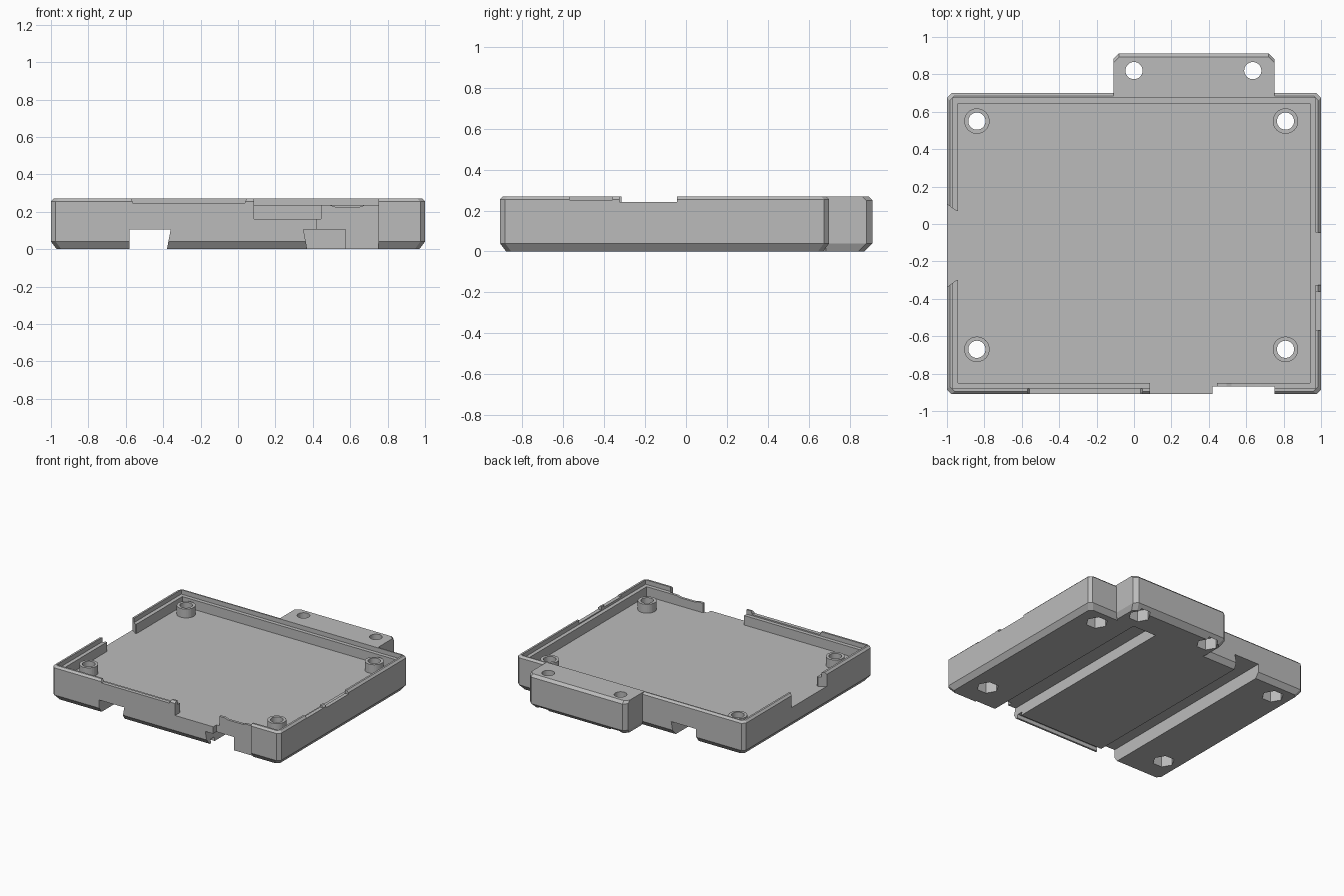
import bpy, bmesh, math

if "Cube" in bpy.data.objects:
    bpy.data.objects.remove(bpy.data.objects["Cube"], do_unlink=True)

grey = bpy.data.materials.new("plain grey")
grey.use_nodes = True
colour = (0.5, 0.5, 0.5, 1)
grey.diffuse_color = colour
grey.node_tree.nodes["Principled BSDF"].inputs["Base Color"].default_value = colour


def loft(name, rings):
    """Closed solid through rings of equal point count."""
    bm = bmesh.new()
    loops = [[bm.verts.new(p) for p in ring] for ring in rings]
    n = len(loops[0])
    for a, b in zip(loops, loops[1:]):
        for i in range(n):
            j = (i + 1) % n
            bm.faces.new((a[i], a[j], b[j], b[i]))
    bm.faces.new(loops[0][::-1])
    bm.faces.new(loops[-1])
    bmesh.ops.recalc_face_normals(bm, faces=bm.faces[:])
    mesh = bpy.data.meshes.new(name)
    bm.to_mesh(mesh)
    bm.free()
    mesh.materials.append(grey)
    obj = bpy.data.objects.new(name, mesh)
    bpy.context.collection.objects.link(obj)
    return obj


def octagon(x0, x1, y0, y1, c, z):
    """Rectangle with clipped corners."""
    return [(x0 + c, y0, z), (x1 - c, y0, z), (x1, y0 + c, z), (x1, y1 - c, z),
            (x1 - c, y1, z), (x0 + c, y1, z), (x0, y1 - c, z), (x0, y0 + c, z)]


def box(name, x0, x1, y0, y1, z0, z1):
    return loft(name, [[(x0, y0, z), (x1, y0, z), (x1, y1, z), (x0, y1, z)] for z in (z0, z1)])


def rod(name, x, y, r, z0, z1, sides=32):
    turn = 2 * math.pi / sides
    return loft(name, [[(x + r * math.cos(i * turn), y + r * math.sin(i * turn), z)
                        for i in range(sides)] for z in (z0, z1)])


def slide(name, profile, y0, y1):
    """XZ profile swept along y."""
    return loft(name, [[(x, y, z) for x, z in profile] for y in (y0, y1)])


def combine(target, tool, operation="DIFFERENCE"):
    tool.hide_render = True
    mod = target.modifiers.new(operation.title(), "BOOLEAN")
    mod.operation = operation
    mod.solver = "EXACT"
    mod.object = tool
    bpy.context.view_layer.objects.active = target
    bpy.ops.object.modifier_apply(modifier=mod.name)
    bpy.data.objects.remove(tool, do_unlink=True)


FLOOR, TOP, FRONT, BACK = 0.16, 0.27, -0.91, 0.70
EDGE = 0.03

# Outer shell with bevelled bottom and rim
case = loft("case_tray", [octagon(-1 + i, 1 - i, FRONT + i, BACK - i, 0.025, z)
                          for i, z in ((EDGE, 0), (0, 0.04), (0, 0.255), (0.015, TOP))])

# Rear mounting block
block = loft("rear_block", [octagon(-0.11 + s, 0.75 - s, 0.655, 0.912 - i, 0.03, z)
                            for s, i, z in ((0.02, 0.04, 0), (0, 0, 0.04),
                                            (0, 0, 0.25), (0, 0.02, TOP))])
combine(case, block, "UNION")

# Cavity and the stepped ledge inside the rim
combine(case, box("cavity", -0.94, 0.94, -0.85, 0.645, FLOOR, 0.4))
combine(case, box("ledge", -0.97, 0.97, -0.88, 0.675, 0.235, 0.4))

# Openings in the front wall
combine(case, box("front_opening", 0.085, 0.445, -1, -0.8, FLOOR, 0.4))
combine(case, box("front_recess", 0.42, 0.75, -1, -0.87, -0.1, 0.4))
combine(case, slide("front_ledge_dip", [(0.48, 0.24), (0.52, 0.226), (0.65, 0.226), (0.69, 0.24)],
                    -1, -0.84))
combine(case, slide("front_rim_dip", [(-0.575, 0.28), (-0.56, 0.245), (0.035, 0.245), (0.05, 0.28)],
                    -1, -0.86))

# Shallow dips in the side rim
for y0, y1, z in ((-0.57, -0.36, 0.253), (-0.325, -0.045, 0.243)):
    combine(case, box("side_rim_dip", 0.955, 1.1, y0, y1, z, 0.4))

# Flared cable opening on the other side
flare = [(-1.01, -0.345), (-0.95, -0.30), (-0.9, -0.30), (-0.9, 0.07), (-0.95, 0.07), (-1.01, 0.113)]
combine(case, loft("cable_opening", [[(x, y, z) for x, y in flare] for z in (FLOOR, 0.4)]))

# Undercut mounting channels below the floor
combine(case, slide("through_channel", [(-0.58, -0.1), (-0.58, 0.105), (-0.36, 0.105),
                                        (-0.38, 0), (-0.38, -0.1)], -1.1, 1.1))
combine(case, slide("stopped_channel", [(0.575, -0.1), (0.575, 0.105), (0.35, 0.105),
                                        (0.37, 0), (0.37, -0.1)], -1.1, 0.68))

# Thin catch slot near the front edge of the underside
combine(case, box("catch_slot", -0.38, 0.37, -0.865, -0.82, -0.1, 0.03))

# Screw bosses, holes and hexagonal nut pockets
bosses = [(x, y) for x in (-0.84, 0.81) for y in (-0.67, 0.55)]
for x, y in bosses:
    combine(case, rod("boss", x, y, 0.068, FLOOR - 0.02, 0.23), "UNION")
for x, y in bosses + [(0, 0.82), (0.635, 0.82)]:
    combine(case, rod("screw_hole", x, y, 0.046, -0.1, 0.4))
    combine(case, rod("nut_pocket", x, y, 0.08, -0.1, 0.09, 6))

for face in case.data.polygons:
    face.use_smooth = False
    face.material_index = 0
